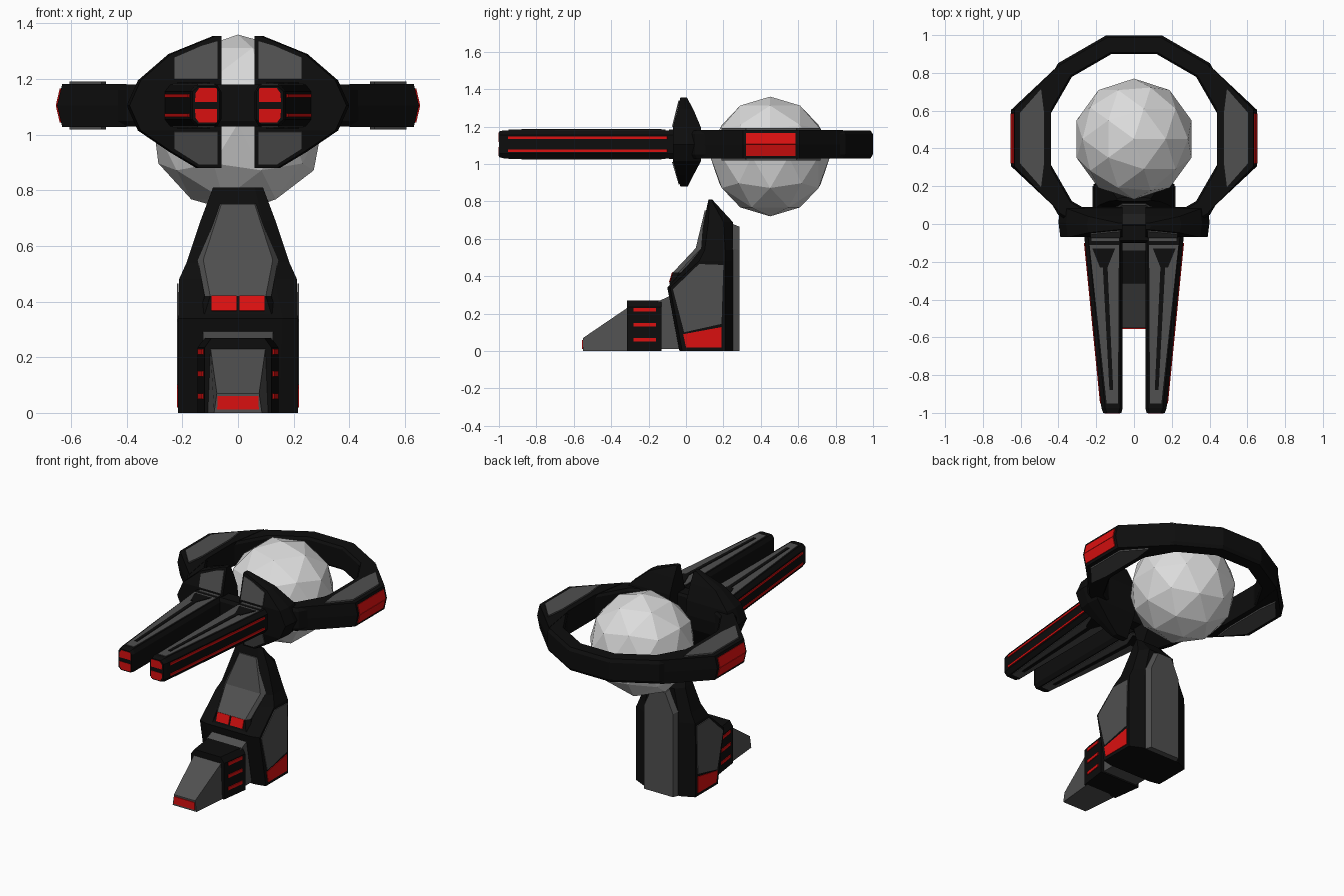
import bpy, bmesh
from math import sin, cos, radians
from mathutils import Vector

if "Cube" in bpy.data.objects:
    bpy.data.objects.remove(bpy.data.objects["Cube"])


def material(name, rgb):
    m = bpy.data.materials.new(name)
    m.use_nodes = True
    m.diffuse_color = (*rgb, 1)
    m.node_tree.nodes["Principled BSDF"].inputs["Base Color"].default_value = (*rgb, 1)
    return m


BLACK = material("black", (0.004, 0.004, 0.004))
GREY = material("dark grey", (0.08, 0.08, 0.08))
RED = material("red", (0.7, 0.005, 0.005))
PALE = material("pale grey", (0.72, 0.72, 0.72))
MID = 1.105  # height of the ring and prongs


def finish(name, bm, mats, mirror="", z=0.0):
    bmesh.ops.recalc_face_normals(bm, faces=bm.faces)
    mesh = bpy.data.meshes.new(name)
    bm.to_mesh(mesh)
    bm.free()
    for m in mats:
        mesh.materials.append(m)
    ob = bpy.data.objects.new(name, mesh)
    ob.location.z = z
    bpy.context.collection.objects.link(ob)
    if mirror:
        mod = ob.modifiers.new("Mirror", "MIRROR")
        mod.use_axis = ["x" in mirror, False, "z" in mirror]
        mod.use_mirror_merge = False
    return ob


def loft(name, loops, mats, mirror="", z=0.0, closed=False, rule=None):
    """Skin a row of equal point loops, capped unless closed."""
    bm = bmesh.new()
    rows = [[bm.verts.new(p) for p in loop] for loop in loops]
    n = len(rows[0])
    for i in range(len(rows) if closed else len(rows) - 1):
        a, b = rows[i], rows[(i + 1) % len(rows)]
        for j in range(n):
            k = (j + 1) % n
            bm.faces.new((a[j], a[k], b[k], b[j]))
    if not closed:
        bm.faces.new(rows[0])
        bm.faces.new(rows[-1])
    if rule:
        for f in bm.faces:
            f.material_index = rule(f.calc_center_median())
    return finish(name, bm, mats, mirror, z)


def plate(name, pts, out, mat, mirror="", z=0.0, thick=0.005):
    """Thin slab from a flat outline, raised towards out."""
    bm = bmesh.new()
    f = bm.faces.new([bm.verts.new(p) for p in pts])
    f.normal_update()
    push = f.normal * (thick if f.normal.dot(Vector(out)) > 0 else -thick)
    new = bmesh.ops.extrude_face_region(bm, geom=[f], use_keep_orig=True)["geom"]
    bmesh.ops.translate(bm, vec=push, verts=[v for v in new if isinstance(v, bmesh.types.BMVert)])
    return finish(name, bm, [mat], mirror, z)


def both(half):
    """Close a half section by reflecting it across x."""
    return half + [(-x, y, z) for x, y, z in reversed(half)]


# Floating faceted ball
bpy.ops.mesh.primitive_ico_sphere_add(subdivisions=2, radius=0.32, location=(0, 0.45, 1.04))
ball = bpy.context.object
ball.name = ball.data.name = "ball"
ball.data.materials.append(PALE)

# Twelve-sided ring
section = [(0.465, -0.06), (0.475, -0.075), (0.555, -0.075), (0.568, -0.055),
           (0.568, 0.055), (0.555, 0.075), (0.475, 0.075), (0.465, 0.06)]
loft("ring", [[(r * cos(a), 0.45 + r * sin(a), h) for r, h in section]
              for a in (radians(15 + 30 * i) for i in range(12))], [BLACK], z=MID, closed=True)


# Side pods on the ring
def pod(x, h):
    return [(0.4, 0.84, h), (x, 0.605, h), (x, 0.305, h), (0.4, 0.07, h),
            (0.44, 0.32, h), (0.44, 0.58, h)]


loft("ring_pod", [pod(0.632, -0.077), pod(0.65, 0), pod(0.632, 0.077)], [BLACK], "x", MID)
plate("pod_panel", [(0.49, 0.72, 0.077), (0.605, 0.59, 0.077), (0.605, 0.32, 0.077),
                    (0.49, 0.19, 0.077), (0.475, 0.31, 0.077), (0.475, 0.6, 0.077)],
      (0, 0, 1), GREY, "xz", MID, 0.009)
plate("pod_light", [(0.65, 0.32, 0), (0.65, 0.585, 0), (0.636, 0.585, 0.06), (0.636, 0.32, 0.06)],
      (1, 0, 0), RED, "xz", MID)


# Forward prongs
def width(y):
    return 0.17 + 0.1 * (y + 1)


def prong(y, d=0.0):
    w = width(y) - d
    half = [(0.06 + d, 0.05), (0.075 + d, 0.075 - d), (w - 0.02, 0.075 - d), (w, 0.05)]
    return [(x, y, h) for x, h in half] + [(x, y, -h) for x, h in reversed(half)]


loft("prong", [prong(0.0), prong(-0.975), prong(-1, 0.007)], [BLACK], "x", MID)


def top_plate(name, xy, h, mat):
    plate(name, [(x, y, h) for x, y in xy], (0, 0, 1), mat, "xz", MID, 0.004)


top_plate("prong_panel", [(0.08, -0.11), (0.235, -0.11), (0.145, -0.95), (0.085, -0.95)], 0.075, GREY)
top_plate("prong_rear_panel", [(0.08, -0.05), (0.225, -0.05), (0.225, -0.09), (0.08, -0.09)], 0.075, GREY)
top_plate("prong_slot", [(0.14, -0.23), (0.165, -0.23), (0.13, -0.88), (0.11, -0.88)], 0.078, BLACK)
top_plate("prong_notch", [(0.1, -0.13), (0.22, -0.13), (0.18, -0.23), (0.14, -0.23)], 0.078, BLACK)
plate("prong_stripe", [(width(y), y, h) for y, h in
                       ((-0.95, 0.028), (-0.1, 0.028), (-0.1, 0.042), (-0.95, 0.042))],
      (1, 0, 0), RED, "xz", MID)
plate("prong_tip_light", [(0.075, -1, 0.013), (0.155, -1, 0.013), (0.152, -1, 0.045),
                          (0.14, -1, 0.062), (0.075, -1, 0.062)], (0, -1, 0), RED, "xz", MID, 0.002)

# Upright wings where the prongs meet the ring: height, outer x, front y, back y
wing = [(-0.225, 0.15, -0.03, 0.01), (-0.165, 0.25, -0.048, 0.04), (-0.09, 0.36, -0.07, 0.08),
        (0, 0.4, -0.07, 0.09), (0.09, 0.36, -0.07, 0.08), (0.185, 0.25, -0.046, 0.04),
        (0.25, 0.09, -0.03, 0.005)]
loft("wing", [[(0.06, f, h), (w - 0.01, f, h), (w, (f + b) / 2, h), (w - 0.01, b, h), (0.06, b, h)]
              for h, w, f, b in wing], [BLACK], "x", MID)


def wing_plate(name, outline, drop):
    plate(name, [(x, -0.07 + (abs(h) - 0.09) * drop, h) for x, h in outline],
          (0, -1, 0), GREY, "x", MID, 0.006)


wing_plate("wing_upper_panel", [(0.072, 0.093), (0.23, 0.093), (0.23, 0.172), (0.13, 0.215), (0.072, 0.232)], 0.25)
wing_plate("wing_lower_panel", [(0.072, -0.093), (0.23, -0.093), (0.23, -0.155), (0.14, -0.212), (0.072, -0.212)], 0.3)

# Column: height, front / side / back half width, then y of front, side start, side end, back
column = [(0, 0.15, 0.215, 0.13, -0.035, -0.02, 0.21, 0.25),
          (0.34, 0.16, 0.215, 0.13, -0.1, -0.085, 0.21, 0.25),
          (0.48, 0.13, 0.212, 0.13, 0.03, 0.07, 0.21, 0.25),
          (0.54, 0.13, 0.185, 0.12, 0.07, 0.1, 0.21, 0.25),
          (0.69, 0.09, 0.135, 0.09, 0.095, 0.12, 0.2, 0.25),
          (0.81, 0.06, 0.09, 0.06, 0.12, 0.125, 0.135, 0.14)]
loft("column", [both([(f, a, h), (w, b, h), (w, c, h), (k, d, h)])
                for h, f, w, k, a, b, c, d in column], [BLACK])


# Raised panel on the back of the column
def back_loop(y, d):
    return both([(0.125 - d, y, 0.0), (0.125 - d, y, 0.55 - d / 2), (0.06 - d / 2, y, 0.685 - d)])


loft("back_panel", [back_loop(0.235, 0), back_loop(0.285, 0.02)], [GREY])


# Side panels and lights of the column
def side_plate(name, yz, mat):
    plate(name, [(0.214, y, h) for y, h in yz], (1, 0, 0), mat, "x")


side_plate("side_panel", [(-0.01, 0.1), (-0.07, 0.33), (0.07, 0.465), (0.2, 0.46), (0.19, 0.145)], GREY)
side_plate("side_light", [(0.0, 0.02), (-0.015, 0.09), (0.19, 0.128), (0.19, 0.02)], RED)

# Front visor with a dark sill and two lights
visor = [(0.355, 0.12, -0.09), (0.42, 0.1, -0.07), (0.55, 0.125, 0.052), (0.75, 0.06, 0.1)]
loft("visor", [both([(w, y, h), (w + 0.02, y + 0.03, h), (w + 0.01, 0.13, h)]) for h, w, y in visor],
     [GREY, BLACK], rule=lambda c: 1 if c.z < 0.42 else 0)
plate("visor_light", [(x, -0.09 + (h - 0.355) * 0.308, h) for x, h in
                      ((0.006, 0.367), (0.095, 0.367), (0.095, 0.42), (0.006, 0.42))],
      (0, -1, 0), RED, "x")

# Neck between column and cuff
loft("neck", [both([(0.125, y, 0.01), (0.125, y, h)]) for y, h in ((-0.15, 0.265), (-0.03, 0.32))], [GREY])

# Cuff with side vents
loft("cuff", [both([(w, y, 0), (w, y, 0.235), (w - 0.025, y, 0.27)])
              for y, w in ((-0.315, 0.12), (-0.13, 0.145))], [BLACK])
for i in range(3):
    low = 0.05 + 0.08 * i
    plate(f"cuff_vent_{i + 1}", [(0.12 + (y + 0.315) * 0.135, y, h) for y, h in
                                 ((-0.28, low), (-0.16, low), (-0.16, low + 0.02), (-0.28, low + 0.02))],
          (1, 0, 0), RED, "x")

# Toe with front light
loft("toe", [both([(w + 0.01, y, 0), (w, y, h)]) for y, w, h in ((-0.3, 0.1, 0.24), (-0.55, 0.076, 0.07))], [GREY])
plate("toe_light", [(-0.075, -0.55, 0.012), (0.075, -0.55, 0.012), (0.073, -0.55, 0.06), (-0.073, -0.55, 0.06)],
      (0, -1, 0), RED)
